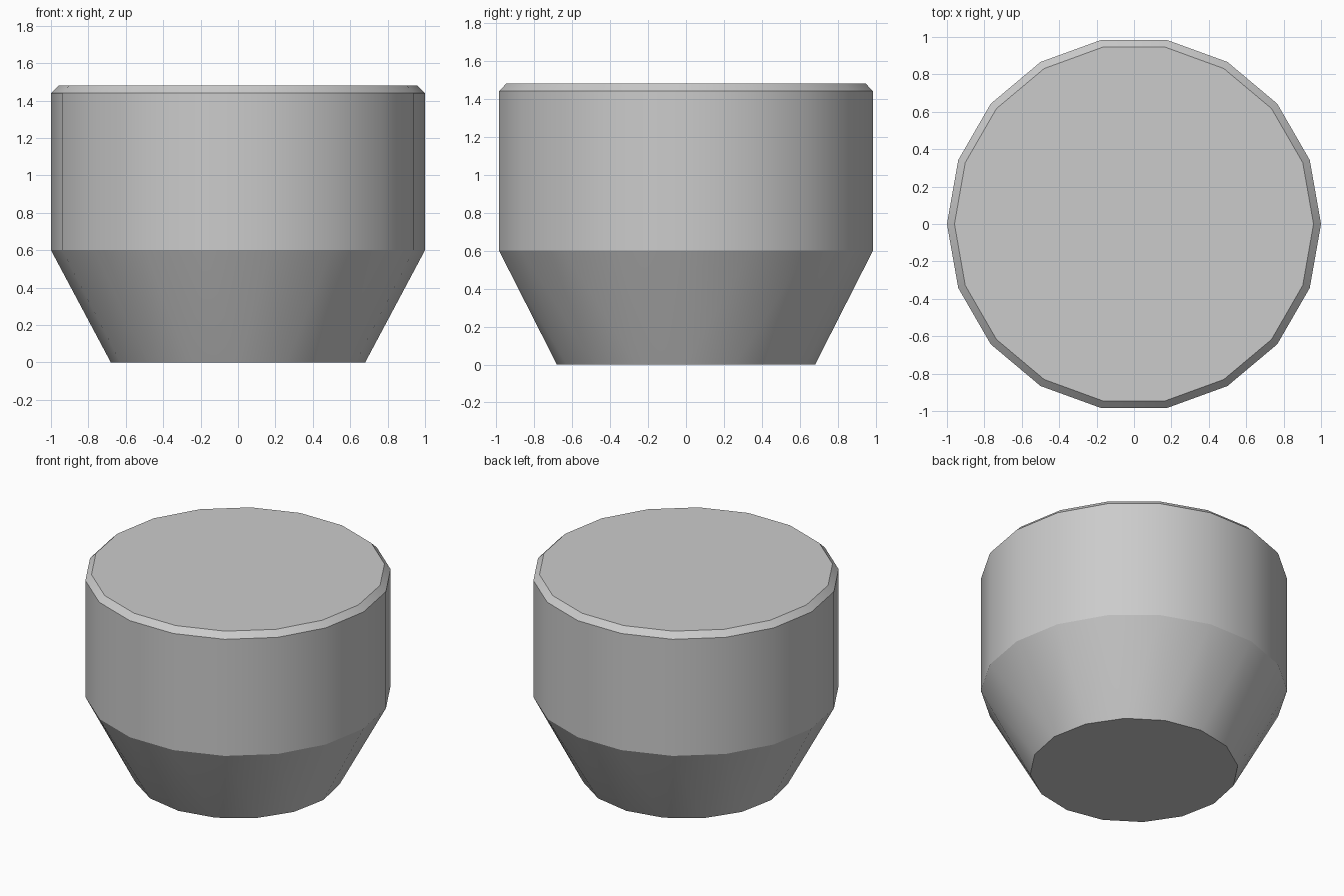
import bpy, bmesh, math

cube = bpy.data.objects.get("Cube")
if cube:
    bpy.data.objects.remove(cube, do_unlink=True)

# Plain grey material
grey = bpy.data.materials.new("plain_grey")
grey.use_nodes = True
colour = (0.6, 0.6, 0.6, 1.0)
grey.diffuse_color = colour
grey.node_tree.nodes["Principled BSDF"].inputs["Base Color"].default_value = colour


def add_ring(bm, sides, radius, z):
    """Add a regular ring of points with one point on +x."""
    for i in range(sides):
        a = math.tau * i / sides
        bm.verts.new((radius * math.cos(a), radius * math.sin(a), z))


# Tapered foot (16 sides) blending into a chamfered drum (18 sides)
bm = bmesh.new()
for sides, radius, z in ((16, 0.68, 0), (18, 1.0, 0.6), (18, 1.0, 1.44), (18, 0.96, 1.48)):
    add_ring(bm, sides, radius, z)
bmesh.ops.convex_hull(bm, input=bm.verts[:])

# Merge the flat triangles into clean faces
bmesh.ops.dissolve_limit(bm, angle_limit=math.radians(0.3), verts=bm.verts[:], edges=bm.edges[:])
bmesh.ops.recalc_face_normals(bm, faces=bm.faces[:])

mesh = bpy.data.meshes.new("tapered_drum")
bm.to_mesh(mesh)
bm.free()
mesh.materials.append(grey)
drum = bpy.data.objects.new("tapered_drum", mesh)
bpy.context.collection.objects.link(drum)

# Soft sides, crisp rims
bpy.ops.object.select_all(action="DESELECT")
drum.select_set(True)
bpy.context.view_layer.objects.active = drum
bpy.ops.object.shade_smooth_by_angle(angle=math.radians(25))
